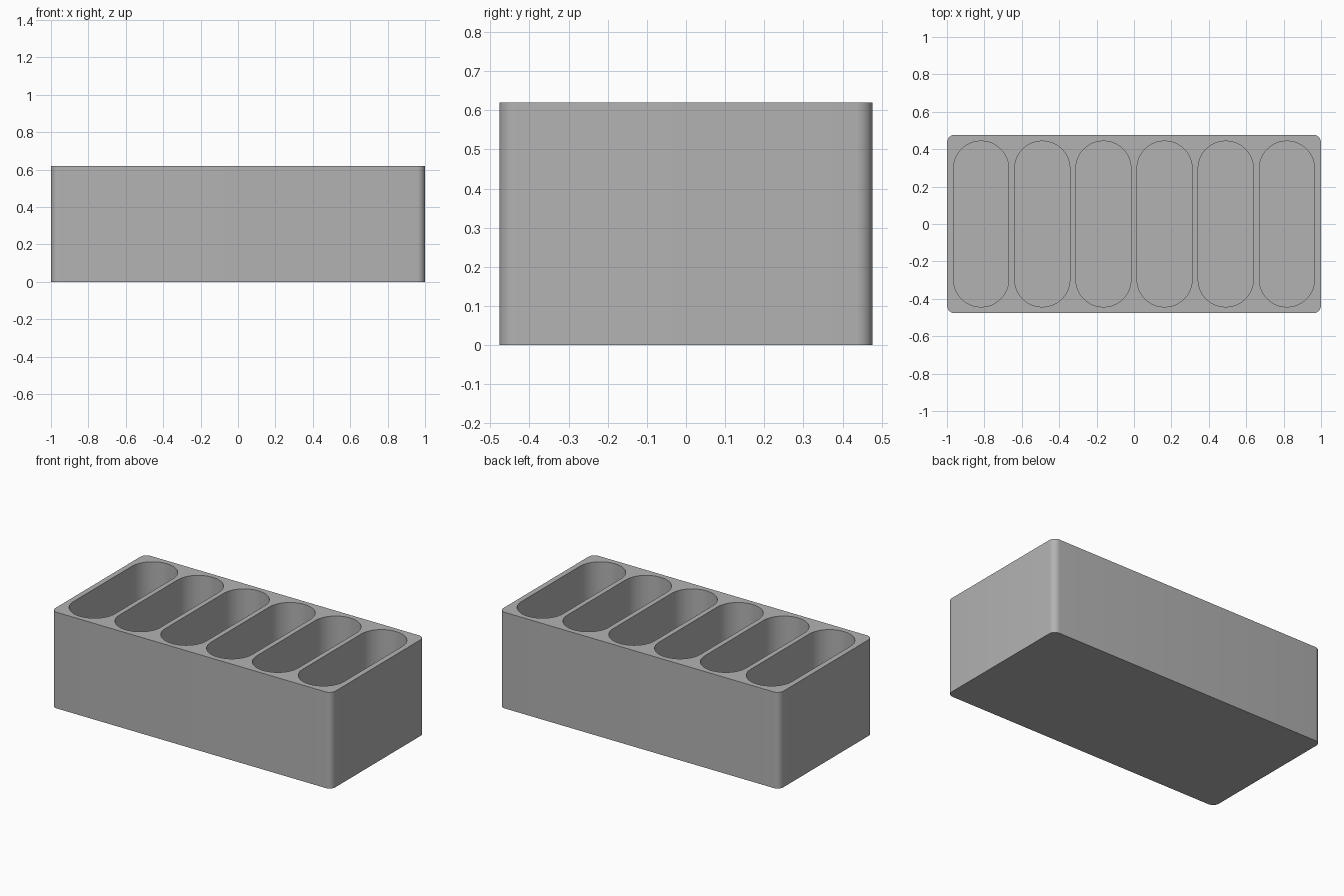
import bpy
import bmesh
from math import cos, sin, pi, radians

WIDTH, DEPTH, HEIGHT = 2.0, 0.954, 0.62
CORNER = 0.042
SLOTS, PITCH = 6, 0.327
SLOT_W, SLOT_D = 0.295, 0.886
FLOOR = 0.033

if "Cube" in bpy.data.objects:
    bpy.data.objects.remove(bpy.data.objects["Cube"], do_unlink=True)

grey = bpy.data.materials.new("plain grey")
grey.use_nodes = True
colour = (0.45, 0.45, 0.45, 1)
grey.diffuse_color = colour
grey.node_tree.nodes["Principled BSDF"].inputs["Base Color"].default_value = colour


def rounded_outline(cx, w, d, r, steps):
    """Counter-clockwise rounded rectangle centred on (cx, 0)."""
    points = []
    for i, (sx, sy) in enumerate(((1, 1), (-1, 1), (-1, -1), (1, -1))):
        for k in range(steps + 1):
            a = (i + k / steps) * pi / 2
            points.append((cx + sx * (w / 2 - r) + r * cos(a),
                           sy * (d / 2 - r) + r * sin(a)))
    return points


def add_prism(bm, outline, z0, z1):
    """Extrude an outline upward into a closed solid."""
    base = bm.faces.new([bm.verts.new((x, y, z0)) for x, y in outline])
    moved = bmesh.ops.extrude_face_region(bm, geom=[base], use_keep_orig=True)
    top = [g for g in moved["geom"] if isinstance(g, bmesh.types.BMVert)]
    bmesh.ops.translate(bm, verts=top, vec=(0, 0, z1 - z0))
    bmesh.ops.recalc_face_normals(bm, faces=bm.faces)


def make_object(name, bm):
    mesh = bpy.data.meshes.new(name)
    bm.to_mesh(mesh)
    bm.free()
    mesh.materials.append(grey)
    obj = bpy.data.objects.new(name, mesh)
    bpy.context.collection.objects.link(obj)
    return obj


# Solid block with rounded upright corners
bm = bmesh.new()
add_prism(bm, rounded_outline(0, WIDTH, DEPTH, CORNER, 8), 0, HEIGHT)
tray = make_object("slotted_tray", bm)

# Row of round-ended pockets to cut out
bm = bmesh.new()
for i in range(SLOTS):
    cx = (i - (SLOTS - 1) / 2) * PITCH
    add_prism(bm, rounded_outline(cx, SLOT_W, SLOT_D, SLOT_W / 2 - 0.001, 16),
              FLOOR, HEIGHT + 0.1)
cutter = make_object("pocket_cutter", bm)
cutter.hide_render = True

# Cut the pockets, then discard the cutter
cut = tray.modifiers.new("pockets", 'BOOLEAN')
cut.operation = 'DIFFERENCE'
cut.solver = 'EXACT'
cut.object = cutter
bpy.ops.object.select_all(action='DESELECT')
bpy.context.view_layer.objects.active = tray
tray.select_set(True)
bpy.ops.object.modifier_apply(modifier=cut.name)
bpy.data.objects.remove(cutter, do_unlink=True)

# Smooth round walls, crisp rims
bpy.ops.object.shade_smooth_by_angle(angle=radians(30))
